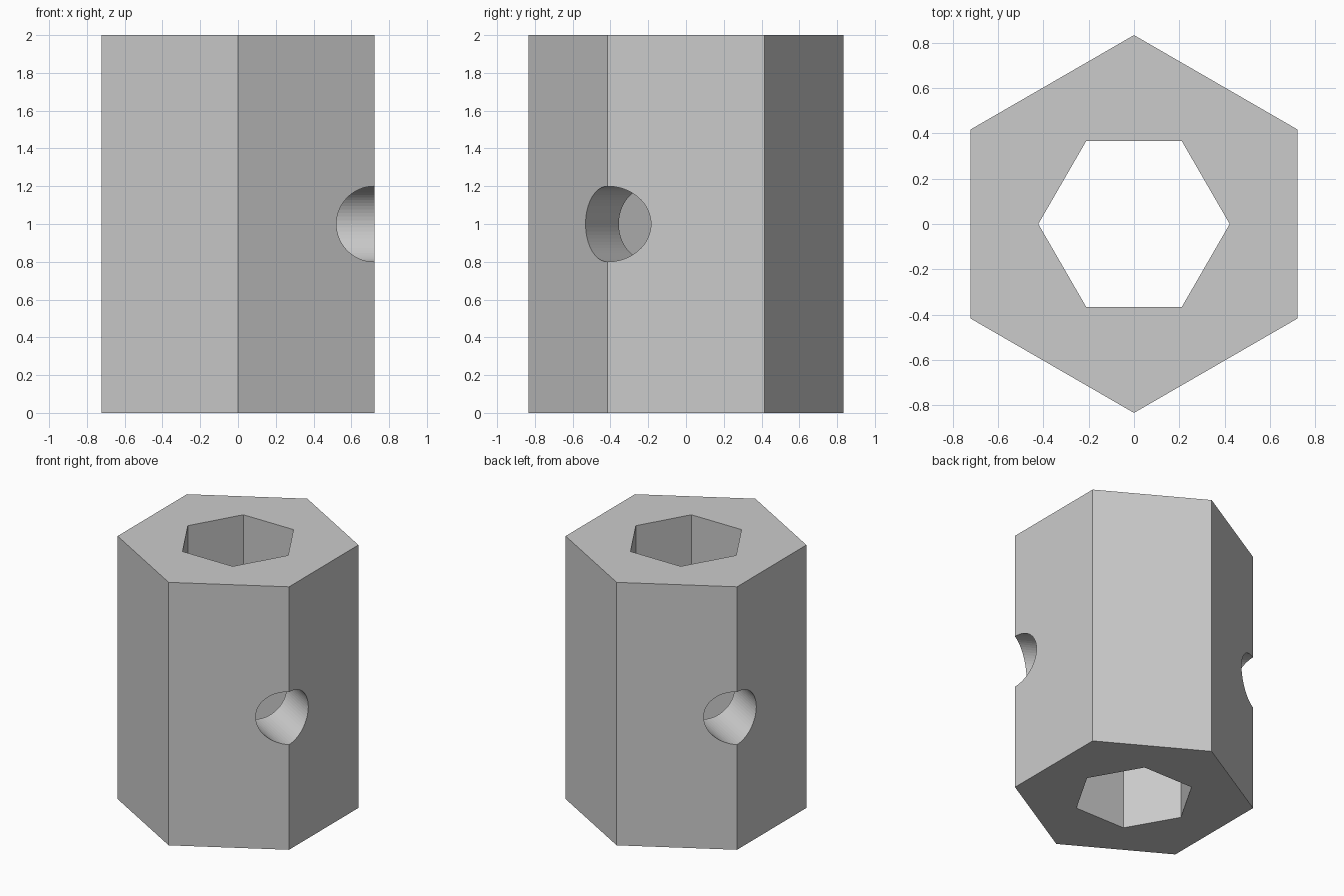
import bpy
from math import radians

if "Cube" in bpy.data.objects:
    bpy.data.objects.remove(bpy.data.objects["Cube"])

H = 2.0            # sleeve height
R_OUT, R_IN = 0.833, 0.422
R_HOLE = 0.2


def prism(name, sides, radius, depth, rotation=(0, 0, 0)):
    """Prism centred at mid height of the sleeve."""
    bpy.ops.mesh.primitive_cylinder_add(vertices=sides, radius=radius, depth=depth,
                                        location=(0, 0, H / 2), rotation=rotation)
    obj = bpy.context.object
    obj.name = name
    bpy.ops.object.transform_apply(location=False, rotation=True, scale=True)
    return obj


# Outer hexagonal body, corners on the y axis
body = prism("hex_sleeve", 6, R_OUT, H)

# Hexagonal bore turned 30 degrees, and a round cross hole through two opposite corners
cutters = [
    prism("bore_cutter", 6, R_IN, H + 1, (0, 0, radians(30))),
    prism("cross_hole_cutter", 64, R_HOLE, 3, (0, radians(90), radians(-30))),
]

# Cut and apply, then remove the helpers
bpy.context.view_layer.objects.active = body
for cutter in cutters:
    cutter.hide_render = True
    mod = body.modifiers.new(cutter.name, 'BOOLEAN')
    mod.operation = 'DIFFERENCE'
    mod.solver = 'EXACT'
    mod.object = cutter
    bpy.ops.object.modifier_apply(modifier=mod.name)
    bpy.data.objects.remove(cutter)
